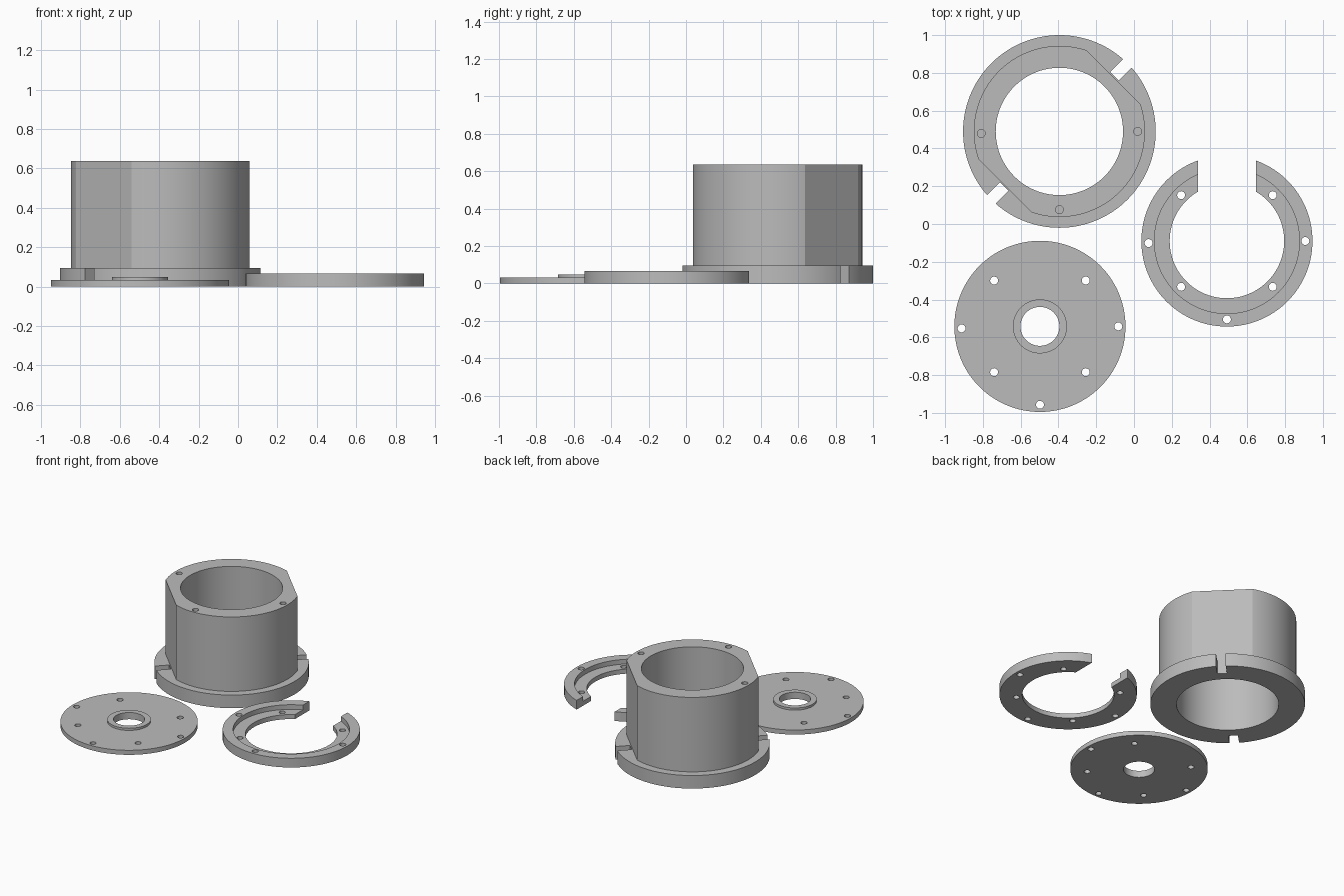
import bpy, math
from mathutils import Matrix

default = bpy.data.objects.get("Cube")
if default:
    bpy.data.objects.remove(default)

# Single material
grey = bpy.data.materials.new("machined grey")
grey.use_nodes = True
colour = (0.5, 0.5, 0.5, 1)
grey.diffuse_color = colour
grey.node_tree.nodes["Principled BSDF"].inputs["Base Color"].default_value = colour


def cylinder(name, centre, radius, bottom, top, sides=128):
    bpy.ops.mesh.primitive_cylinder_add(
        vertices=sides, radius=radius, depth=top - bottom,
        location=(*centre, (bottom + top) / 2))
    obj = bpy.context.object
    obj.name = name
    obj.data.materials.append(grey)
    return obj


def radial_block(centre, angle, near, far, width, bottom, top):
    """Box reaching outward from near to far along a direction."""
    bpy.ops.mesh.primitive_cube_add(size=1)
    obj = bpy.context.object
    turn = Matrix.Translation((*centre, 0)) @ Matrix.Rotation(angle, 4, 'Z')
    shift = Matrix.Translation(((near + far) / 2, 0, (bottom + top) / 2))
    obj.matrix_world = turn @ shift @ Matrix.Diagonal((far - near, width, top - bottom, 1))
    obj.data.materials.append(grey)
    return obj


def combine(target, tool, operation='DIFFERENCE'):
    bpy.context.view_layer.objects.active = target
    mod = target.modifiers.new("boolean", 'BOOLEAN')
    mod.operation = operation
    mod.solver = 'EXACT'
    mod.object = tool
    bpy.ops.object.modifier_apply(modifier=mod.name)
    bpy.data.objects.remove(tool)


def drill(target, centre, radius, bottom, top, sides=128):
    combine(target, cylinder("drill", centre, radius, bottom, top, sides))


def polar(centre, radius, degrees):
    a = math.radians(degrees)
    return (centre[0] + radius * math.cos(a), centre[1] + radius * math.sin(a))


def finish(obj):
    bpy.ops.object.select_all(action='DESELECT')
    obj.select_set(True)
    bpy.context.view_layer.objects.active = obj
    bpy.ops.object.shade_smooth_by_angle(angle=math.radians(20))


def drill_bolt_pattern(obj, centre):
    for angle in (0, 181.5, 270):
        drill(obj, polar(centre, 0.415, angle), 0.021, -0.1, 0.2, 24)
    for angle in (45, 135, 225, 315):
        drill(obj, polar(centre, 0.343, angle), 0.021, -0.1, 0.2, 24)


# Housing: barrel with two flats on a slotted flange
HOUSING = (-0.395, 0.49)
DIAGONALS = (math.radians(45), math.radians(225))
housing = cylinder("housing", HOUSING, 0.453, 0.05, 0.637)
for a in DIAGONALS:
    combine(housing, radial_block(HOUSING, a, 0.406, 0.7, 1.2, -0.1, 0.8))
combine(housing, cylinder("flange", HOUSING, 0.51, 0, 0.095), 'UNION')
drill(housing, HOUSING, 0.337, -0.1, 0.8)
for a in DIAGONALS:
    combine(housing, radial_block(HOUSING, a, 0.412, 0.7, 0.064, -0.1, 0.2))
for angle in (0, 181.5, 270):
    drill(housing, polar(HOUSING, 0.414, angle), 0.021, 0.5, 0.8, 24)
finish(housing)

# Cover plate with raised boss
PLATE = (-0.498, -0.542)
plate = cylinder("cover_plate", PLATE, 0.453, 0, 0.033)
combine(plate, cylinder("boss", PLATE, 0.143, 0.01, 0.049), 'UNION')
drill(plate, PLATE, 0.103, -0.1, 0.2)
drill_bolt_pattern(plate, PLATE)
finish(plate)

# Open ring with an inner ledge
RING = (0.492, -0.09)
ring = cylinder("open_ring", RING, 0.453, 0, 0.067)
drill(ring, RING, 0.384, 0.033, 0.2)
drill(ring, RING, 0.303, -0.1, 0.2)
drill_bolt_pattern(ring, RING)
combine(ring, radial_block(RING, math.radians(90), 0, 0.7, 0.307, -0.1, 0.2))
finish(ring)
